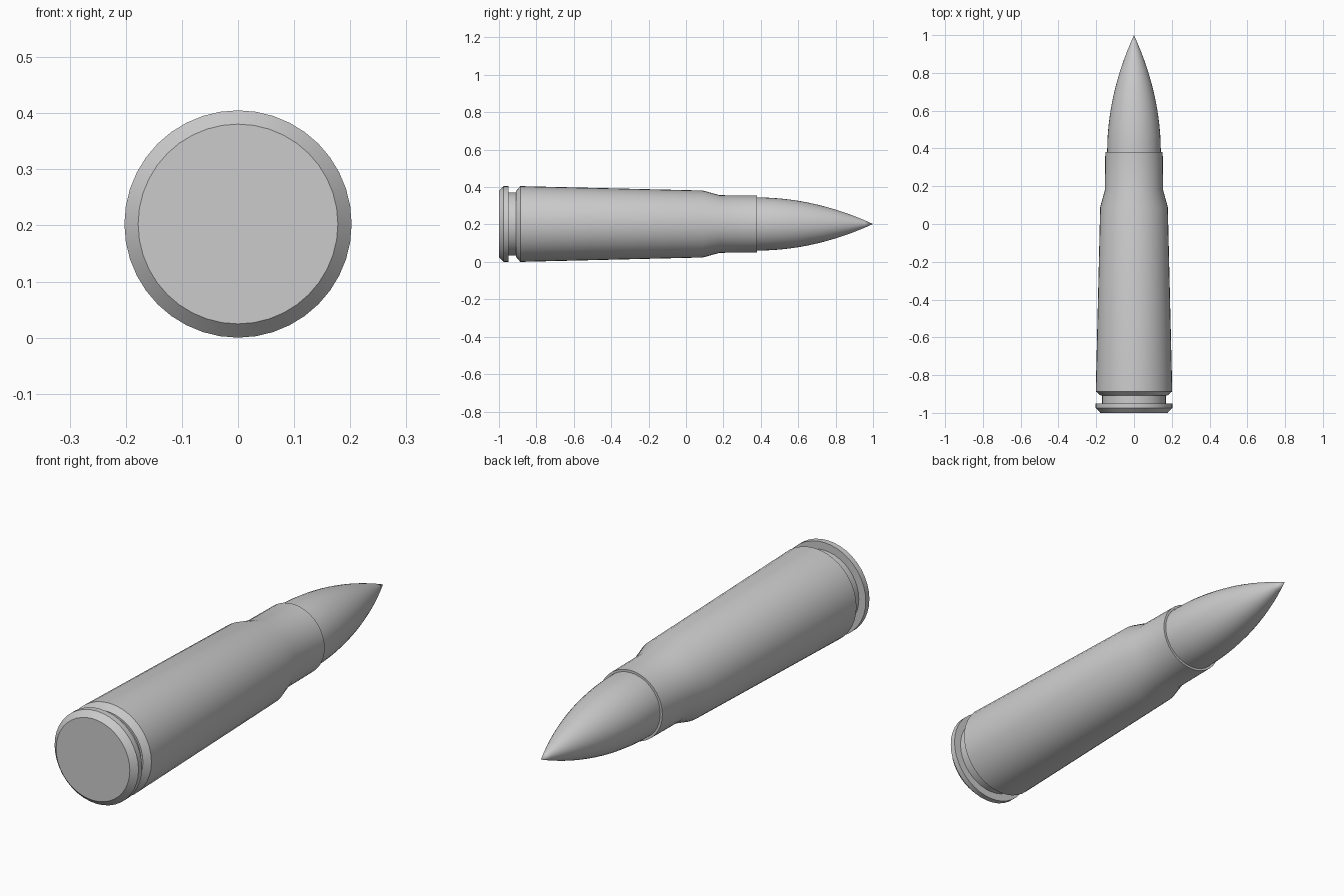
import bpy, bmesh, math
from mathutils import Matrix, Vector

if "Cube" in bpy.data.objects:
    bpy.data.objects.remove(bpy.data.objects["Cube"], do_unlink=True)

SIDES = 40
AXIS_Z = 0.2025

grey = bpy.data.materials.new("plain_grey")
grey.use_nodes = True
grey.diffuse_color = (0.6, 0.6, 0.6, 1)
grey.node_tree.nodes["Principled BSDF"].inputs["Base Color"].default_value = grey.diffuse_color


def lathe(name, profile):
    """Spin (y, radius) points around the long axis."""
    bm = bmesh.new()
    verts = [bm.verts.new((0, y, r)) for y, r in profile]
    edges = [bm.edges.new(pair) for pair in zip(verts, verts[1:])]
    bmesh.ops.spin(bm, geom=verts + edges, cent=(0, 0, 0), axis=(0, 1, 0),
                   angle=math.tau, steps=SIDES, use_duplicate=False)
    bmesh.ops.remove_doubles(bm, verts=bm.verts, dist=1e-5)
    bmesh.ops.recalc_face_normals(bm, faces=bm.faces)
    bmesh.ops.translate(bm, verts=bm.verts, vec=(0, 0, AXIS_Z))
    mesh = bpy.data.meshes.new(name)
    bm.to_mesh(mesh)
    bm.free()
    mesh.materials.append(grey)
    obj = bpy.data.objects.new(name, mesh)
    bpy.context.collection.objects.link(obj)
    bpy.ops.object.select_all(action="DESELECT")
    obj.select_set(True)
    bpy.context.view_layer.objects.active = obj
    bpy.ops.object.shade_smooth_by_angle(angle=math.radians(30))


# Case: flat base, bevelled rim, groove, tapered body, shoulder, neck, mouth
lathe("case", [
    (-1, 0), (-1, 0.178), (-0.975, 0.2025), (-0.95, 0.2025), (-0.95, 0.169),
    (-0.908, 0.169), (-0.908, 0.177), (-0.886, 0.2025), (0.09, 0.179),
    (0.18, 0.154), (0.38, 0.152), (0.38, 0.13),
])

# Pointed tip: curved taper starting just inside the mouth
START, RADIUS, STEPS = 0.38, 0.142, 14
curve = [(START + (1 - START) * i / STEPS, RADIUS * (1 - (i / STEPS) ** 2))
         for i in range(STEPS + 1)]
lathe("pointed_tip", [(START - 0.04, RADIUS)] + curve)
